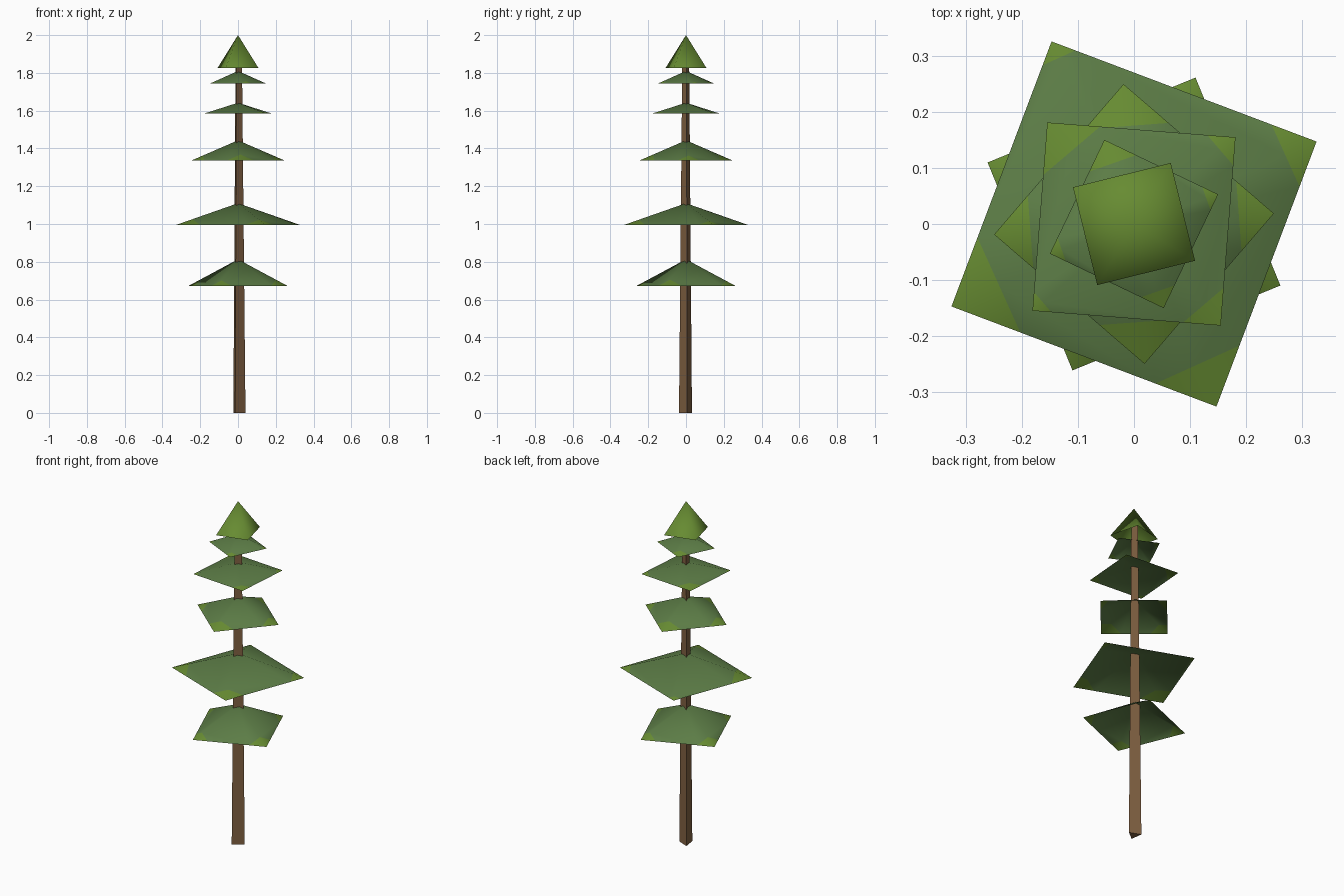
import bpy, bmesh
from math import cos, sin, radians
from mathutils import Vector

cube = bpy.data.objects.get("Cube")
if cube:
    bpy.data.objects.remove(cube, do_unlink=True)


def make_material(name, rgb):
    mat = bpy.data.materials.new(name)
    mat.use_nodes = True
    color = (*rgb, 1)
    mat.diffuse_color = color
    bsdf = mat.node_tree.nodes["Principled BSDF"]
    bsdf.inputs["Base Color"].default_value = color
    bsdf.inputs["Roughness"].default_value = 0.9
    return mat


bark = make_material("brown bark", (0.22, 0.12, 0.055))
needles = make_material("dark green needles", (0.108, 0.205, 0.062))
tips = make_material("bright green tips", (0.135, 0.26, 0.032))


def ring(bm, sides, radius, angle, z):
    turn = [radians(angle + 360 * i / sides) for i in range(sides)]
    return [bm.verts.new((radius * cos(t), radius * sin(t), z)) for t in turn]


def finish(bm, name, materials, smooth):
    mesh = bpy.data.meshes.new(name)
    for face in bm.faces:
        face.smooth = smooth
    bm.to_mesh(mesh)
    bm.free()
    for mat in materials:
        mesh.materials.append(mat)
    obj = bpy.data.objects.new(name, mesh)
    bpy.context.collection.objects.link(obj)
    return obj


def branch_tier(name, base, top, radius, angle, patches, materials):
    """Open four-sided canopy; each corner is cut off as a bright tip."""
    bm = bmesh.new()
    corners = ring(bm, 4, radius, angle, base)
    apex = bm.verts.new((0, 0, top))
    for i in range(4):
        bm.faces.new((corners[i], corners[(i + 1) % 4], apex))
    for i, part in enumerate(patches):
        t = radians(angle + 90 * i)
        out = Vector((cos(t), sin(t), 0))
        cut = out * radius * part
        bmesh.ops.bisect_plane(bm, geom=bm.verts[:] + bm.edges[:] + bm.faces[:],
                               plane_co=cut, plane_no=out)
        for face in bm.faces:
            if (face.calc_center_median() - cut).dot(out) > 0:
                face.material_index = 1
    return finish(bm, name, materials, True)


# Three-sided tapering trunk
bm = bmesh.new()
low = ring(bm, 3, 0.04, 8, 0)
high = ring(bm, 3, 0.021, 8, 1.89)
for i in range(3):
    j = (i + 1) % 3
    bm.faces.new((low[i], low[j], high[j], high[i]))
bm.faces.new(low[::-1])
bm.faces.new(high)
finish(bm, "trunk", [bark], False)

# Branch tiers: name, base, top, radius, angle, tip start at each corner
tiers = [
    ("lowest_branches", 0.673, 0.813, 0.283, 67.2, (0.8, 0.77, 0.8, 0.77)),
    ("widest_branches", 0.996, 1.11, 0.357, 24.3, (0.83, 0.91, 0.74, 0.77)),
    ("middle_branches", 1.335, 1.443, 0.25, 4.3, (0.75, 0.7, 0.74, 0.7)),
    ("upper_branches", 1.584, 1.642, 0.238, 40.5, (0.85, 0.72, 0.9, 0.8)),
    ("highest_branches", 1.743, 1.81, 0.159, 19.4, (0.86, 0.72, 0.86, 0.8)),
]
for tier in tiers:
    branch_tier(*tier, [needles, tips])

# Steep bright crown
branch_tier("crown", 1.825, 2.0, 0.127, 59, (), [tips])
